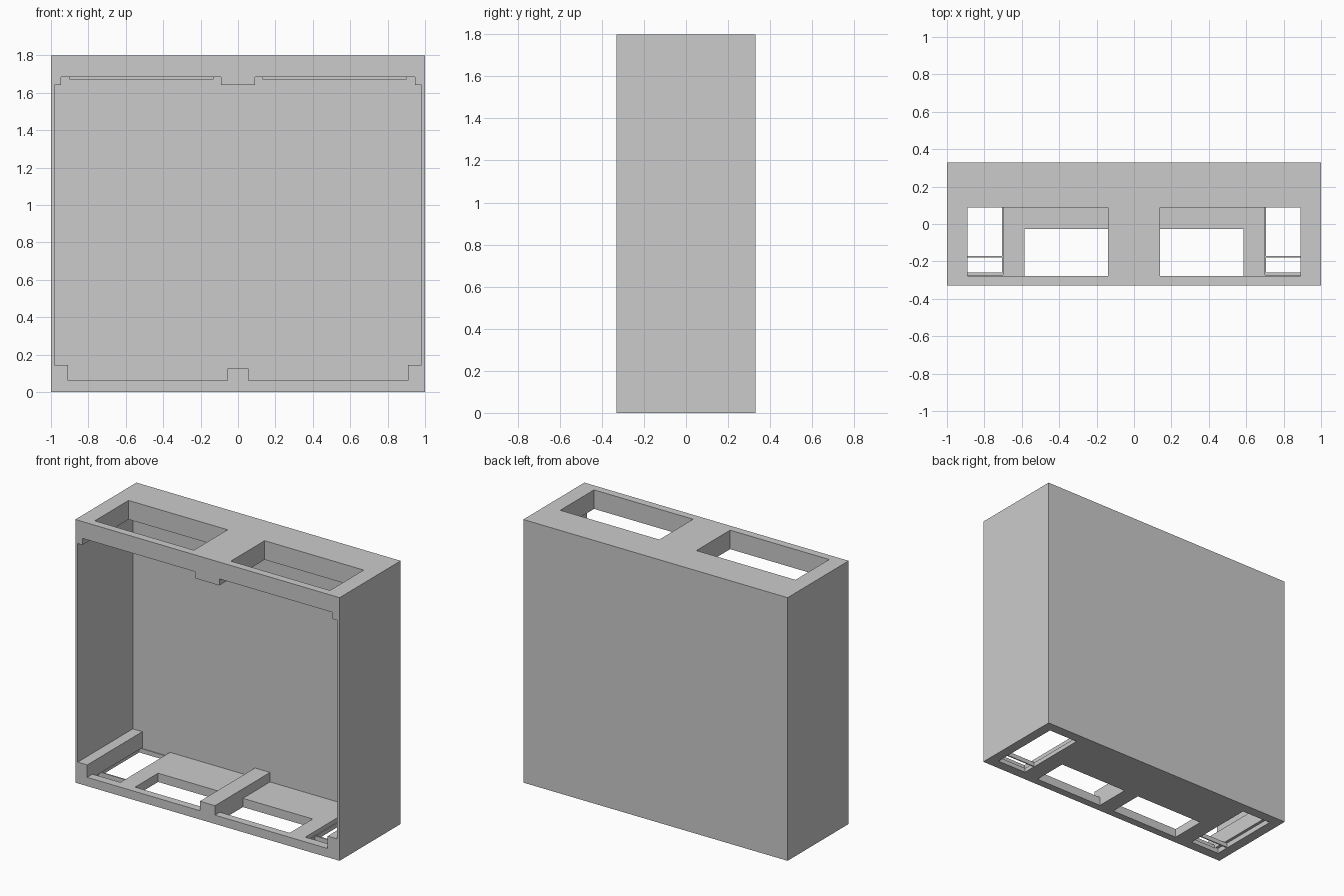
import bpy, bmesh

if "Cube" in bpy.data.objects:
    bpy.data.objects.remove(bpy.data.objects["Cube"])


def prism(name, pts, y0, y1):
    """Extrude an x-z outline from y0 to y1."""
    bm = bmesh.new()
    face = bm.faces.new([bm.verts.new((x, y0, z)) for x, z in pts])
    ext = bmesh.ops.extrude_face_region(bm, geom=[face])
    verts = [g for g in ext["geom"] if isinstance(g, bmesh.types.BMVert)]
    bmesh.ops.translate(bm, verts=verts, vec=(0, y1 - y0, 0))
    bmesh.ops.recalc_face_normals(bm, faces=bm.faces)
    mesh = bpy.data.meshes.new(name)
    bm.to_mesh(mesh)
    bm.free()
    ob = bpy.data.objects.new(name, mesh)
    bpy.context.collection.objects.link(ob)
    return ob


def box(name, x0, x1, y0, y1, z0, z1):
    return prism(name, [(x0, z0), (x1, z0), (x1, z1), (x0, z1)], y0, y1)


def cut(ob, cutter):
    """Subtract the cutter, apply, and remove it."""
    cutter.hide_render = True
    mod = ob.modifiers.new("cut", 'BOOLEAN')
    mod.operation = 'DIFFERENCE'
    mod.solver = 'EXACT'
    mod.object = cutter
    bpy.context.view_layer.objects.active = ob
    bpy.ops.object.modifier_apply(modifier=mod.name)
    bpy.data.objects.remove(cutter)


def side_box(name, s, x0, x1, *rest):
    """Box on the right (s=1) or left (s=-1) side."""
    a, b = sorted((s * x0, s * x1))
    return box(name, a, b, *rest)


BACK = 0.265  # inner face of the back wall

# Outer case
case = box("case", -1, 1, -0.33, 0.33, 0, 1.8)

# Cavity open to the front, leaving corner blocks and centre beams
half = [(0.057, 0.125), (0.057, 0.06), (0.91, 0.06), (0.91, 0.145),
        (0.982, 0.145), (0.982, 1.64), (0.947, 1.64), (0.947, 1.685),
        (0.09, 1.685), (0.09, 1.64)]
outline = half + [(-x, z) for x, z in reversed(half)]
cut(case, prism("cavity", outline, -0.5, BACK))

for s, side in ((1, "right"), (-1, "left")):
    # Top opening with a thin rim hanging below it
    top = (0.14, 0.89, -0.277, 0.088, 1.5, 1.9)
    cut(case, side_box("top_hole", s, *top))
    rim = side_box("top_rim_" + side, s, 0.13, 0.90, -0.287, 0.098, 1.67, 1.685)
    cut(rim, side_box("rim_hole", s, *top))

    # Inner floor opening beside the centre beam
    cut(case, side_box("floor_hole", s, 0.057, 0.585, -0.277, -0.028, -0.1, 0.1))

    # Outer floor slot, stepped at mid thickness
    cut(case, side_box("slot_upper", s, 0.70, 0.91, -0.272, BACK, 0.03, 0.1))
    cut(case, side_box("slot_lower", s, 0.706, 0.93, -0.26, BACK - 0.005, -0.1, 0.035))

    # Thin bar across the slot
    side_box("slot_bar_" + side, s, 0.70, 0.93, -0.178, -0.17, 0.005, 0.035)
